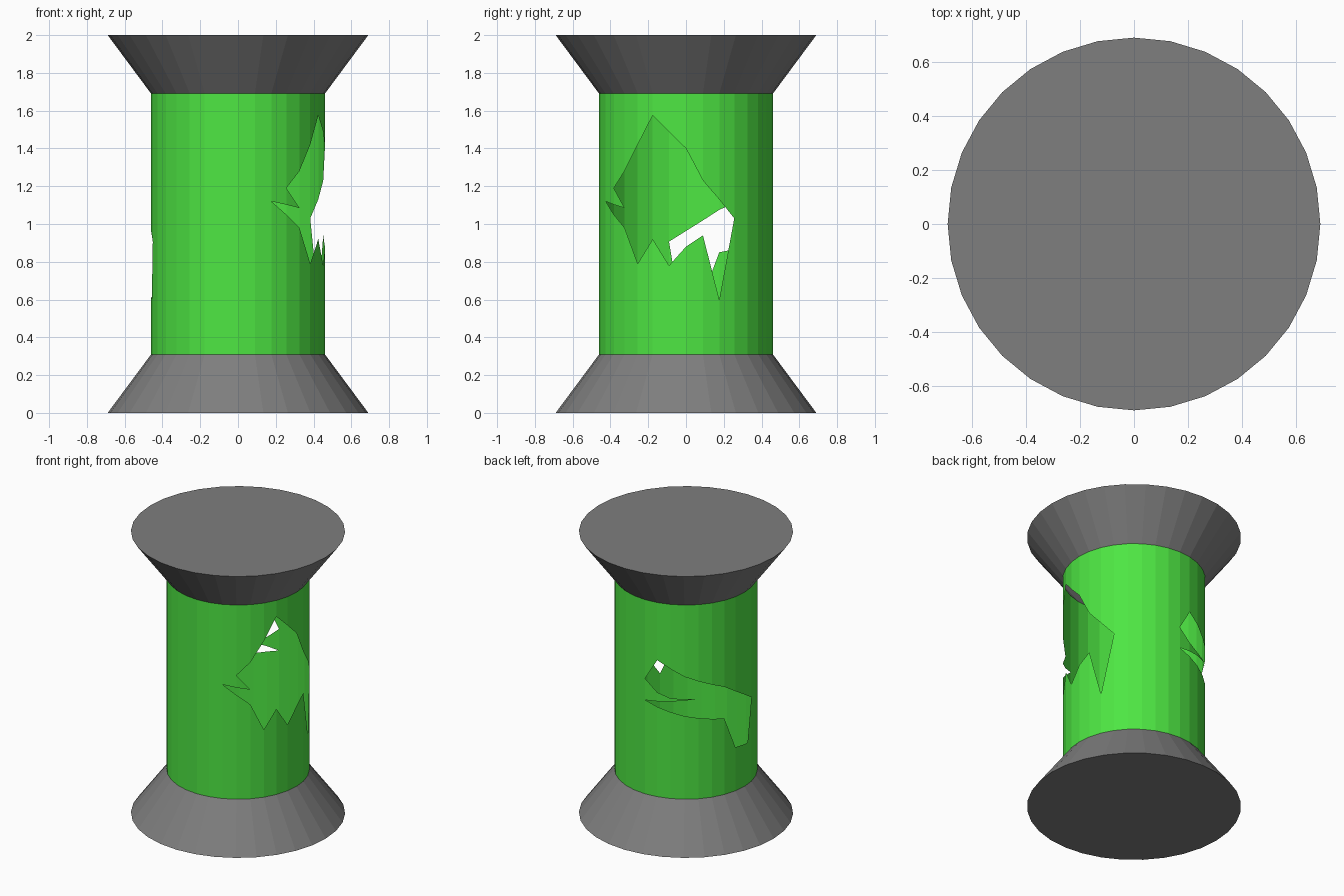
import bpy, bmesh, math
from mathutils import Vector
from mathutils.geometry import delaunay_2d_cdt

if "Cube" in bpy.data.objects:
    bpy.data.objects.remove(bpy.data.objects["Cube"])

SIDES = 32
STEP = 360 / SIDES
R_WALL, R_RIM = 0.46, 0.69
Z_LOW, Z_HIGH, Z_TOP = 0.31, 1.69, 2.0


def material(name, color):
    m = bpy.data.materials.new(name)
    m.diffuse_color = (*color, 1)
    m.use_nodes = True
    m.node_tree.nodes["Principled BSDF"].inputs["Base Color"].default_value = m.diffuse_color
    return m


GREEN = material("bright_green", (0.076, 0.79, 0.056))
GREY = material("mid_grey", (0.21, 0.21, 0.21))


def add_object(name, bm, mat):
    mesh = bpy.data.meshes.new(name)
    bm.to_mesh(mesh)
    bm.free()
    mesh.materials.append(mat)
    ob = bpy.data.objects.new(name, mesh)
    bpy.context.collection.objects.link(ob)
    return ob


def ring(bm, r, z):
    angles = [math.radians(i * STEP) for i in range(SIDES)]
    return [bm.verts.new((r * math.cos(a), r * math.sin(a), z)) for a in angles]


def flange(name, z_rim, z_neck):
    """Flared end, closed at the wide rim and open to the tube."""
    bm = bmesh.new()
    rim, neck = ring(bm, R_RIM, z_rim), ring(bm, R_WALL, z_neck)
    for i in range(SIDES):
        j = (i + 1) % SIDES
        quad = [rim[i], rim[j], neck[j], neck[i]]
        bm.faces.new(quad if z_rim < z_neck else quad[::-1])
    bm.faces.new(rim[::-1] if z_rim < z_neck else rim)
    add_object(name, bm, GREY)


flange("bottom_flange", 0, Z_LOW)
flange("top_flange", Z_TOP, Z_HIGH)

# Jagged holes as (azimuth in degrees, height)
right_hole = [(-22.5, 1.575), (-33.75, 1.42), (-45, 1.28), (-56.25, 1.19),
              (-45, 1.085), (-67.5, 1.12), (-45, 0.98), (-33.75, 0.79),
              (-22.5, 0.92), (-11.25, 0.78), (0, 0.88), (11.25, 0.94),
              (22.5, 0.60), (33.75, 1.03), (11.25, 1.23), (0, 1.40)]
back_hole = [(101.25, 1.28), (90, 1.13), (101.25, 1.052), (112.5, 1.022),
             (134, 1.02), (90, 0.977), (103, 0.945), (123.75, 0.90),
             (157.5, 0.85), (168.75, 0.62), (185, 0.605), (191.25, 0.907),
             (157.5, 1.075), (123.75, 1.18)]


def inside(p, poly):
    hit = False
    for (x1, y1), (x2, y2) in zip(poly, poly[1:] + poly[:1]):
        if (y1 > p.y) != (y2 > p.y) and p.x < x1 + (p.y - y1) * (x2 - x1) / (y2 - y1):
            hit = not hit
    return hit


# Unrolled tube wall: vertical column lines crossed by the hole outlines
holes = [[(a / STEP, z) for a, z in h] for h in (right_hole, back_hole)]
first = -SIDES // 4
pts, edges = [], []
for i in range(SIDES + 1):
    pts += [Vector((first + i, Z_LOW)), Vector((first + i, Z_HIGH))]
    edges.append((2 * i, 2 * i + 1))
    if i < SIDES:
        edges += [(2 * i, 2 * i + 2), (2 * i + 1, 2 * i + 3)]
for h in holes:
    n = len(pts)
    pts += [Vector(p) for p in h]
    edges += [(n + k, n + (k + 1) % len(h)) for k in range(len(h))]
verts, _, tris, *_ = delaunay_2d_cdt(pts, edges, [], 0, 1e-5)


def wrap(p):
    """Roll a point of the flat wall onto the faceted tube."""
    i = math.floor(p.x + 1e-4)
    t = p.x - i
    a, b = math.radians(i * STEP), math.radians((i + 1) * STEP)
    # chord parameter that matches the azimuth
    half = math.radians(STEP / 2)
    s = 0.5 + 0.5 * math.tan((2 * t - 1) * half) / math.tan(half)
    x = math.cos(a) * (1 - s) + math.cos(b) * s
    y = math.sin(a) * (1 - s) + math.sin(b) * s
    return (R_WALL * x, R_WALL * y, p.y)


# Tube wall with the torn openings left out
bm = bmesh.new()
wall = [bm.verts.new(wrap(v)) for v in verts]
for tri in tris:
    mid = sum((verts[k] for k in tri), Vector((0, 0))) / len(tri)
    if not any(inside(mid, h) for h in holes):
        bm.faces.new([wall[k] for k in tri])
bmesh.ops.delete(bm, geom=[v for v in bm.verts if not v.link_faces], context='VERTS')
bmesh.ops.remove_doubles(bm, verts=bm.verts[:], dist=1e-4)
bmesh.ops.dissolve_limit(bm, angle_limit=math.radians(1), verts=bm.verts[:], edges=bm.edges[:])
add_object("torn_tube", bm, GREEN)
